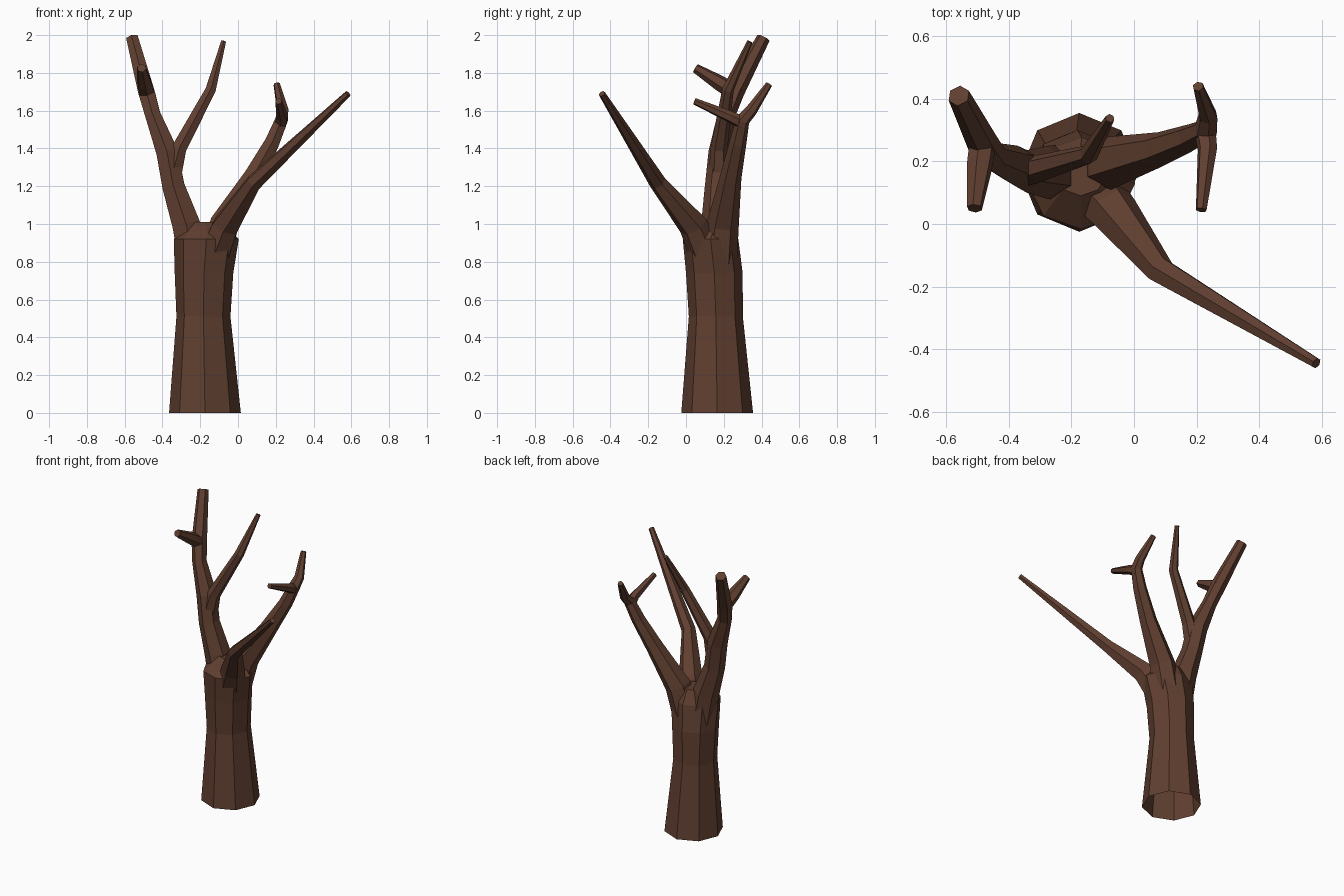
import bpy, bmesh, math
from mathutils import Vector

bark = bpy.data.materials.new("brown bark")
bark.diffuse_color = (0.118, 0.05, 0.03, 1)


def finish(name, bm):
    bmesh.ops.recalc_face_normals(bm, faces=bm.faces)
    me = bpy.data.meshes.new(name)
    bm.to_mesh(me)
    bm.free()
    me.materials.append(bark)
    ob = bpy.data.objects.new(name, me)
    bpy.context.collection.objects.link(ob)
    return ob


def loft(bm, rings):
    n = len(rings[0])
    for a, b in zip(rings, rings[1:]):
        for i in range(n):
            j = (i + 1) % n
            bm.faces.new((a[i], a[j], b[j], b[i]))
    bm.faces.new(rings[-1])


def branch(name, path, sides=6):
    """Tapered tube through (x, y, z, radius) points, flat tip."""
    bm = bmesh.new()
    pts = [Vector(p[:3]) for p in path]
    rings = []
    u = Vector((0, -1, 0))
    for k, p in enumerate(pts):
        t = Vector()
        if k > 0:
            t += (p - pts[k - 1]).normalized()
        if k < len(pts) - 1:
            t += (pts[k + 1] - p).normalized()
        t.normalize()
        u = (u - t * u.dot(t)).normalized()
        v = t.cross(u)
        r = path[k][3]
        rings.append([bm.verts.new(p + r * (math.cos(a) * u + math.sin(a) * v))
                      for a in (2 * math.pi * i / sides for i in range(sides))])
    loft(bm, rings)
    return finish(name, bm)


# trunk: open-bottomed octagonal loft of (cx, cy, z, rx, ry) rings
bm = bmesh.new()
rings = []
for cx, cy, z, rx, ry in [(-0.175, 0.165, 0, 0.19, 0.19),
                          (-0.183, 0.158, 0.51, 0.143, 0.143),
                          (-0.18, 0.15, 0.74, 0.155, 0.15),
                          (-0.168, 0.13, 0.92, 0.172, 0.147),
                          (-0.17, 0.16, 1.01, 0.08, 0.07)]:
    rings.append([bm.verts.new((cx + rx * math.cos(i * math.pi / 4),
                                cy + ry * math.sin(i * math.pi / 4), z))
                  for i in range(8)])
loft(bm, rings)
finish("trunk", bm)

# left limb with its two offshoots
branch("left_limb", [(-0.235, 0.165, 0.80, 0.09), (-0.275, 0.165, 1.0, 0.085),
                     (-0.342, 0.168, 1.2, 0.068), (-0.375, 0.185, 1.38, 0.066),
                     (-0.452, 0.215, 1.58, 0.047), (-0.485, 0.26, 1.7, 0.05),
                     (-0.56, 0.41, 1.985, 0.036)])
branch("left_inner_branch", [(-0.345, 0.175, 1.27, 0.055), (-0.312, 0.175, 1.4, 0.045),
                             (-0.145, 0.222, 1.71, 0.031), (-0.077, 0.338, 1.965, 0.015)])
branch("left_front_twig", [(-0.48, 0.28, 1.68, 0.045), (-0.495, 0.18, 1.745, 0.042),
                           (-0.51, 0.05, 1.825, 0.025)])

# back right limb with its two twigs
branch("back_limb", [(-0.13, 0.18, 0.80, 0.09), (-0.075, 0.195, 1.0, 0.085),
                     (0.08, 0.237, 1.25, 0.057), (0.18, 0.275, 1.43, 0.045),
                     (0.23, 0.3, 1.55, 0.038), (0.237, 0.345, 1.6, 0.032),
                     (0.205, 0.44, 1.74, 0.018)])
branch("back_limb_twig", [(0.225, 0.31, 1.53, 0.036), (0.235, 0.24, 1.565, 0.032),
                          (0.215, 0.045, 1.65, 0.018)])

# long front right limb
branch("front_limb", [(-0.125, 0.105, 0.84, 0.09), (-0.065, 0.04, 0.99, 0.078),
                      (0.085, -0.15, 1.22, 0.046), (0.583, -0.445, 1.69, 0.018)])
